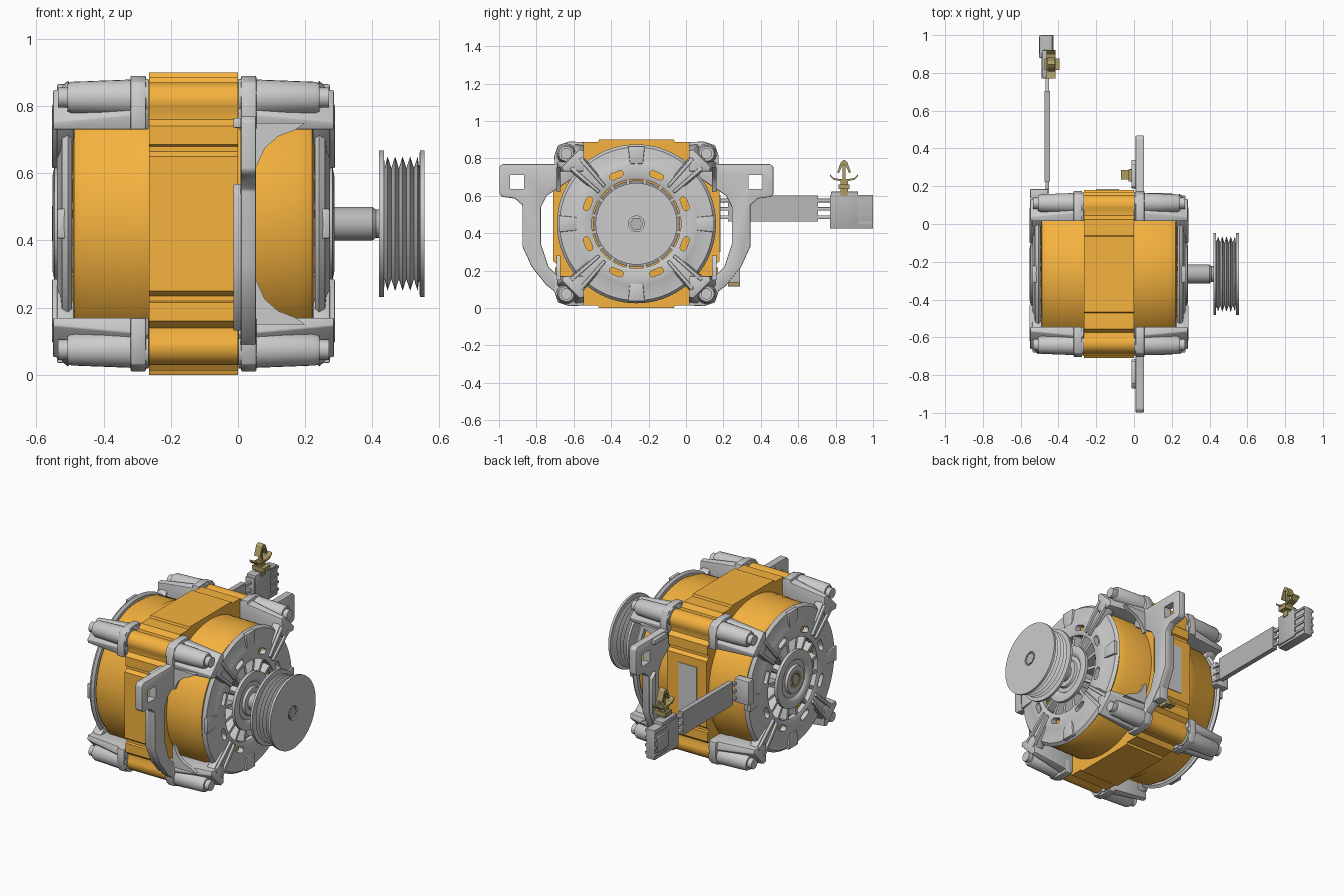
import bpy, bmesh, math

if "Cube" in bpy.data.objects:
    bpy.data.objects.remove(bpy.data.objects["Cube"])

CY, CZ = -0.265, 0.45          # motor axis runs along x through this point
parts = []

def material(name, rgb):
    m = bpy.data.materials.new(name)
    m.diffuse_color = (*rgb, 1)
    m.use_nodes = True
    m.node_tree.nodes["Principled BSDF"].inputs["Base Color"].default_value = m.diffuse_color
    return m

ORANGE = material("orange", (0.92, 0.45, 0.05))
BRASS = material("brass", (0.42, 0.34, 0.13))
DARK = material("dark_grey", (0.3, 0.3, 0.32))
MID = material("mid_grey", (0.48, 0.48, 0.48))

def apply(ob, md):
    bpy.context.view_layer.objects.active = ob
    bpy.ops.object.modifier_apply(modifier=md.name)

def finish(name, bm, mat=None, bevel=0):
    bmesh.ops.remove_doubles(bm, verts=bm.verts, dist=1e-5)
    bmesh.ops.recalc_face_normals(bm, faces=bm.faces)
    me = bpy.data.meshes.new(name)
    bm.to_mesh(me)
    bm.free()
    ob = bpy.data.objects.new(name, me)
    bpy.context.collection.objects.link(ob)
    if mat:
        me.materials.append(mat)
    if bevel:
        md = ob.modifiers.new("bevel", 'BEVEL')
        md.width, md.segments, md.limit_method = bevel, 2, 'ANGLE'
        apply(ob, md)
    parts.append(ob)
    return ob

def add_prism(bm, pts, x0, x1, taper=1):
    def t(v):                  # taper only the outer side of a profile
        return v * taper if abs(v) > 0.3 else v
    a = [bm.verts.new((x0, y, z)) for y, z in pts]
    b = [bm.verts.new((x1, CY + t(y - CY), CZ + t(z - CZ)) if taper != 1 else (x1, y, z)) for y, z in pts]
    bm.faces.new(a)
    bm.faces.new(b[::-1])
    for i in range(len(pts)):
        bm.faces.new((a[i - 1], b[i - 1], b[i], a[i]))

def prism(name, pts, x0, x1, mat=None, bevel=0, taper=1):
    bm = bmesh.new()
    add_prism(bm, pts, x0, x1, taper)
    return finish(name, bm, mat, bevel)

def box(name, x, y, z, mat=None, bevel=0):
    return prism(name, [(y[0], z[0]), (y[1], z[0]), (y[1], z[1]), (y[0], z[1])], *x, mat, bevel)

def lathe(name, prof, mat=None, c=(CY, CZ), seg=64):
    bm = bmesh.new()
    turn = [2 * math.pi * k / seg for k in range(seg)]
    rings = [[bm.verts.new((x, c[0] + r * math.cos(a), c[1] + r * math.sin(a))) for a in turn] for x, r in prof]
    for i in range(len(rings)):
        p, q = rings[i - 1], rings[i]
        if prof[i - 1][1] or prof[i][1]:
            for k in range(seg):
                bm.faces.new((p[k - 1], p[k], q[k], q[k - 1]))
    return finish(name, bm, mat)

def rod(name, x0, x1, r, mat=None, c=(CY, CZ), seg=32):
    return lathe(name, [(x0, 0), (x0, r), (x1, r), (x1, 0)], mat, c, seg)

def rel(pts, sy=1, sz=1):      # offsets from the axis to absolute y, z
    return [(CY + sy * u, CZ + sz * v) for u, v in pts]

def polar(pts, ang):           # (radius, sideways) pairs turned about the axis
    c, s = math.cos(ang), math.sin(ang)
    return rel([(r * c - w * s, r * s + w * c) for r, w in pts])

def cut(ob, cutter):
    md = ob.modifiers.new("cut", 'BOOLEAN')
    md.object, md.operation, md.solver = cutter, 'DIFFERENCE', 'EXACT'
    apply(ob, md)
    parts.remove(cutter)
    bpy.data.objects.remove(cutter)

# laminated stator core: stepped flats with a round lobe at each corner
angles = [math.radians(a) for a in range(125, -36, -20)]
quarter = ([(0.0, 0.45), (0.2, 0.45), (0.205, 0.437), (0.29, 0.437), (0.31, 0.41)] +
           [(0.365 + 0.055 * math.cos(a), 0.365 + 0.055 * math.sin(a)) for a in angles] +
           [(0.41, 0.31), (0.435, 0.29), (0.435, 0.235), (0.425, 0.23), (0.425, 0.215), (0.445, 0.2)])
half = quarter + [(u, -v) for u, v in quarter[::-1]]
outline = list(dict.fromkeys(half + [(-u, -v) for u, v in half]))
prism("stator_core", rel(outline), -0.265, 0.0, ORANGE)
box("rating_plate", (-0.2, -0.08), (0.175, 0.184), (0.3, 0.6))

# copper windings and rotor
lathe("windings", [(-0.49, 0.24), (-0.492, 0.37), (-0.488, 0.4), (-0.46, 0.418), (-0.33, 0.42),
                   (-0.32, 0.426), (-0.26, 0.426), (0.0, 0.42), (0.18, 0.418), (0.22, 0.4),
                   (0.228, 0.37), (0.228, 0.24)], ORANGE, seg=80)
rod("rotor", -0.42, 0.15, 0.232, DARK, seg=48)

# end frames: domed ring, hub, fins, corner posts, arms and screws
post = [(0.28, 0.31), (0.28, 0.425), (0.33, 0.432), (0.432, 0.33), (0.425, 0.28), (0.31, 0.28)]
flange = [(0.28, 0.33), (0.28, 0.437), (0.36, 0.44), (0.42, 0.42), (0.44, 0.36), (0.437, 0.28), (0.33, 0.28)]
for side, x0, s in (("left", -0.266, -1), ("right", 0.001, 1)):
    def X(t):
        return x0 + s * t
    ring = lathe(side + "_frame_ring", [(X(t), r) for t, r in (
        (0.228, 0.41), (0.24, 0.425), (0.258, 0.41), (0.262, 0.35), (0.268, 0.33), (0.272, 0.31),
        (0.272, 0.25), (0.266, 0.238), (0.238, 0.238), (0.238, 0.34), (0.23, 0.39))], seg=80)
    # eight winding slots
    bm = bmesh.new()
    bend = [math.radians(a) for a in range(0, 181, 30)]
    slot = [(0.28 + q * 0.017 * math.cos(a), q * (0.022 + 0.017 * math.sin(a))) for q in (1, -1) for a in bend]
    for k in range(8):
        add_prism(bm, polar(slot, math.pi / 8 + k * math.pi / 4), X(0.231), X(0.3))
    cut(ring, finish("slot_cutter", bm))
    lathe(side + "_hub", [(X(t), r) for t, r in (
        (0.16, 0.04), (0.16, 0.13), (0.25, 0.13), (0.262, 0.17), (0.28, 0.17), (0.286, 0.14),
        (0.28, 0.12), (0.27, 0.11), (0.272, 0.085), (0.286, 0.08), (0.286, 0.04))])
    # radial cooling fins
    bm = bmesh.new()
    for k in range(16):
        add_prism(bm, polar([(0.11, -0.009), (0.25, -0.009), (0.25, 0.009), (0.11, 0.009)],
                            (k + 0.5) * math.pi / 8), X(0.17), X(0.262))
    finish(side + "_fins", bm)
    for k in range(4):         # flat pads on the ring
        prism(f"{side}_ring_pad_{k}", polar([(0.32, -0.035), (0.415, -0.045), (0.415, 0.045), (0.32, 0.035)],
                                            k * math.pi / 2), X(0.232), X(0.272), bevel=0.005)
    for sy, sz in ((-1, -1), (-1, 1), (1, -1), (1, 1)):
        tag = f"{side}_{'back' if sy > 0 else 'front'}_{'top' if sz > 0 else 'bottom'}"
        c, a = (CY + sy * 0.375, CZ + sz * 0.375), math.atan2(sz, sy)
        prism(tag + "_post", rel(post, sy, sz), X(0.0), X(0.284), bevel=0.008, taper=0.92)
        prism(tag + "_flange", rel(flange, sy, sz), X(0.008), X(0.054), bevel=0.005)
        lathe(tag + "_boss", [(X(t), r) for t, r in (
            (0.0, 0), (0.0, 0.056), (0.05, 0.054), (0.23, 0.047), (0.242, 0.04), (0.242, 0))], None, c, 24)
        rod(tag + "_screw", X(0.24), X(0.27), 0.03, None, c, 16)
        prism(tag + "_arm", polar([(0.25, -0.035), (0.48, -0.055), (0.48, 0.055), (0.25, 0.035)], a),
              X(0.22), X(0.274), bevel=0.01)
        for w in (-1, 1):      # twin ridges along each arm
            prism(f"{tag}_ridge_{w}", polar([(0.26, w * 0.012), (0.46, w * 0.024), (0.46, w * 0.046),
                                             (0.26, w * 0.03)], a), X(0.25), X(0.288), bevel=0.006)

# side mounting brackets with a square hole in the ear, and curved gussets to the posts
arm = [(0.33, 0.80), (0.42, 0.77), (0.715, 0.77), (0.733, 0.755), (0.733, 0.61), (0.72, 0.595), (0.65, 0.585),
       (0.61, 0.55), (0.61, 0.33), (0.56, 0.22), (0.48, 0.12), (0.40, 0.06), (0.33, 0.16), (0.42, 0.17),
       (0.47, 0.22), (0.51, 0.34), (0.51, 0.54), (0.48, 0.60), (0.42, 0.64), (0.33, 0.70)]
rib = [(0.57, 0.57), (0.605, 0.54), (0.605, 0.33), (0.555, 0.22), (0.48, 0.13), (0.45, 0.15),
       (0.53, 0.24), (0.575, 0.34), (0.575, 0.53)]
gusset = [(0.045, 0.3), (0.2, 0.3), (0.17, 0.279), (0.12, 0.26), (0.08, 0.225), (0.055, 0.17), (0.045, 0.17)]
for sy, tag in ((-1, "front"), (1, "back")):
    br = prism(tag + "_bracket", [(CY + sy * u, z) for u, z in arm], 0.008, 0.054, bevel=0.006)
    cut(br, box("hole_cutter", (-0.1, 0.1), (CY + sy * 0.6, CY + sy * 0.675), (0.635, 0.71)))
    prism(tag + "_bracket_rib", [(CY + sy * u, z) for u, z in rib], -0.014, 0.03, bevel=0.004)
    box(tag + "_bracket_web", (-0.014, 0.03), (CY + sy * 0.46, CY + sy * 0.58), (0.735, 0.765), bevel=0.004)
    bm = bmesh.new()
    for sz in (-1, 1):
        add_prism(bm, [(x, CZ + sz * v) for x, v in gusset], CY + sy * 0.405, CY + sy * 0.428)
    for v in bm.verts:
        v.co.x, v.co.y = v.co.y, v.co.x
    finish(tag + "_gussets", bm)
box("terminal_lug", (-0.014, 0.05), (0.225, 0.29), (0.135, 0.27), bevel=0.005)
box("earth_terminal", (-0.07, 0.0), (0.235, 0.285), (0.125, 0.135), BRASS)
box("earth_terminal_clamp", (-0.03, 0.0), (0.225, 0.29), (0.115, 0.148), BRASS, 0.003)

# shaft and grooved pulley
lathe("shaft", [(-0.553, 0), (-0.553, 0.03), (-0.5, 0.035), (0.2, 0.05), (0.4, 0.05), (0.41, 0.042),
                (0.43, 0.042), (0.43, 0)], MID, seg=32)
lathe("bearing_seal", [(-0.554, 0.036), (-0.554, 0.052), (-0.53, 0.052), (-0.53, 0.036)], BRASS, seg=32)
grooves = [(0.445 + 0.0112 * i, 0.2 if i % 2 == 0 else 0.165) for i in range(9)]
lathe("pulley", [(0.42, 0), (0.42, 0.218), (0.434, 0.218), (0.436, 0.165)] + grooves +
      [(0.539, 0.165), (0.541, 0.218), (0.555, 0.218), (0.555, 0.042), (0.545, 0.042), (0.545, 0)], seg=80)
rod("pulley_nut", 0.54, 0.554, 0.036, MID, seg=6)

# cable: inlet plate, three wires, flat sleeve
box("cable_inlet", (-0.55, -0.455), (0.135, 0.185), (0.46, 0.605), bevel=0.004)
for i, z in enumerate((0.485, 0.53, 0.575)):
    box(f"wire_{i}", (-0.469, -0.449), (0.16, 0.8), (z - 0.01, z + 0.01), None, 0.006)
box("cable_sleeve", (-0.474, -0.444), (0.225, 0.705), (0.462, 0.602), MID)

# plug connector with ribs and latch
box("connector_body", (-0.49, -0.432), (0.77, 1.0), (0.425, 0.605), MID, 0.003)
box("connector_cap", (-0.485, -0.425), (0.775, 0.92), (0.44, 0.622), MID, 0.003)
box("connector_latch", (-0.503, -0.48), (0.88, 0.99), (0.47, 0.56), MID, 0.003)
for i in range(4):
    box(f"connector_rib_{i}", (-0.5, -0.426), (0.9, 1.0), (0.45 + i * 0.045, 0.464 + i * 0.045), MID)

# brass snap clip on the connector
box("clip_stem", (-0.462, -0.42), (0.825, 0.865), (0.6, 0.69), BRASS)
box("clip_collar", (-0.475, -0.395), (0.815, 0.875), (0.635, 0.66), BRASS)
arrow = [(0.845, 0.793), (0.862, 0.78), (0.882, 0.725), (0.872, 0.72), (0.853, 0.765), (0.837, 0.765),
         (0.818, 0.72), (0.808, 0.725), (0.828, 0.78)]
prism("clip_barbs", arrow, -0.458, -0.418, BRASS)
box("clip_post", (-0.448, -0.428), (0.838, 0.852), (0.68, 0.78), BRASS)
wing = [(0.77, 0.715), (0.79, 0.695), (0.845, 0.685), (0.9, 0.695), (0.92, 0.715), (0.92, 0.705),
        (0.9, 0.685), (0.845, 0.675), (0.79, 0.685), (0.77, 0.705)]
prism("clip_spring_wing", wing, -0.462, -0.415, BRASS)

# smooth round surfaces, keep hard edges
for ob in parts:
    ob.select_set(True)
bpy.context.view_layer.objects.active = parts[0]
bpy.ops.object.shade_smooth_by_angle(angle=math.radians(32))
